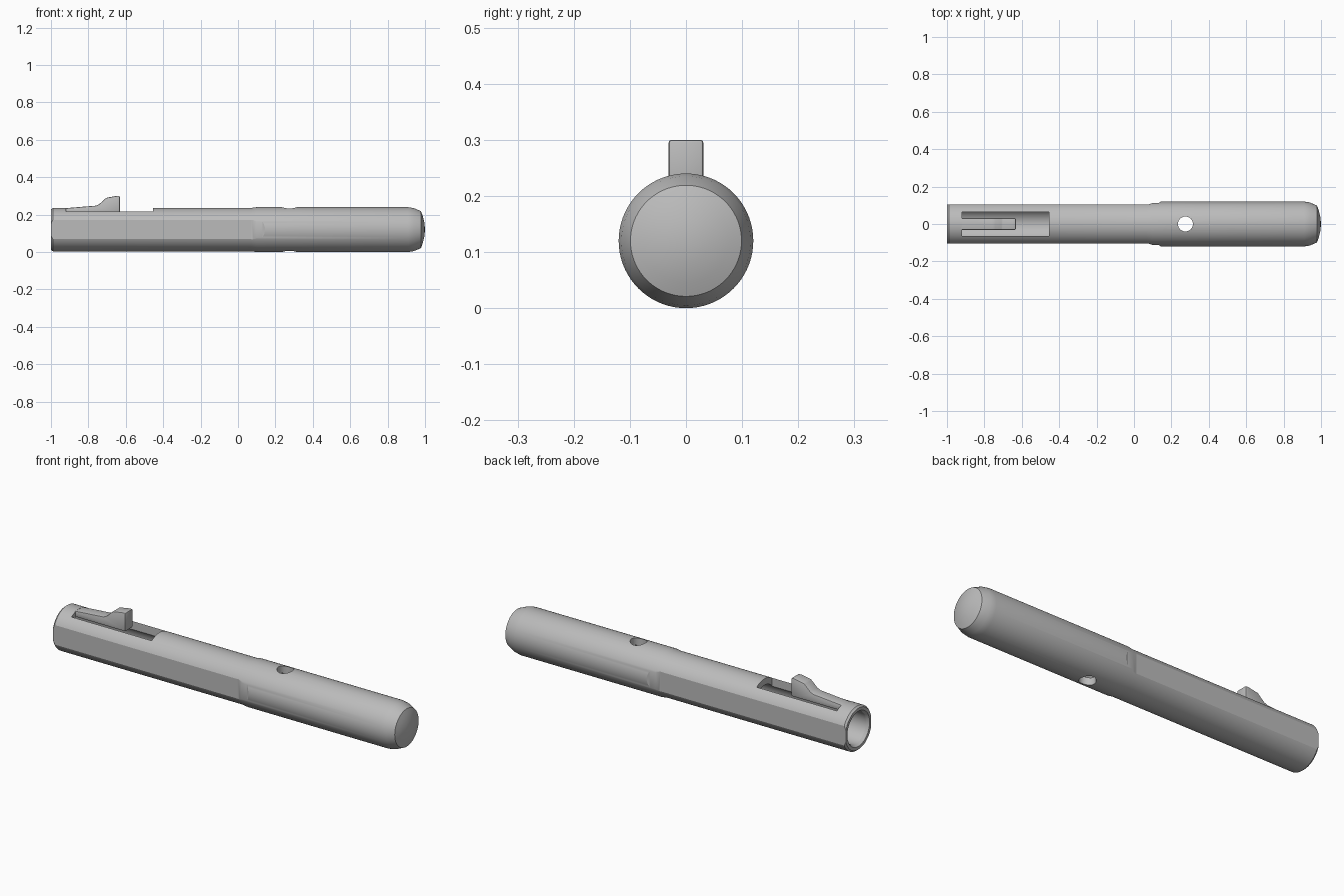
import bpy, bmesh, math
from mathutils import Matrix

if "Cube" in bpy.data.objects:
    bpy.data.objects.remove(bpy.data.objects["Cube"])

AXIS_Z = 0.12

steel = bpy.data.materials.new("grey steel")
steel.use_nodes = True
GREY = (0.5, 0.5, 0.5, 1)
steel.diffuse_color = GREY
steel.node_tree.nodes["Principled BSDF"].inputs["Base Color"].default_value = GREY


def finish(bm, name):
    bmesh.ops.remove_doubles(bm, verts=bm.verts, dist=1e-5)
    bmesh.ops.recalc_face_normals(bm, faces=bm.faces)
    mesh = bpy.data.meshes.new(name)
    bm.to_mesh(mesh)
    bm.free()
    mesh.materials.append(steel)
    obj = bpy.data.objects.new(name, mesh)
    bpy.context.collection.objects.link(obj)
    return obj


def lathe(name, profile, steps=72):
    """Turn (x, radius) points around the long axis."""
    bm = bmesh.new()
    verts = [bm.verts.new((x, 0, AXIS_Z + r)) for x, r in profile]
    edges = [bm.edges.new(pair) for pair in zip(verts, verts[1:])]
    bmesh.ops.spin(bm, geom=verts + edges, cent=(0, 0, AXIS_Z), axis=(1, 0, 0),
                   angle=math.tau, steps=steps, use_merge=False)
    return finish(bm, name)


def prism(name, points, depth, place):
    """Extrude a 2D outline; place maps (u, v, w) to a position."""
    bm = bmesh.new()
    face = bm.faces.new([bm.verts.new(place(u, v, -depth / 2)) for u, v in points])
    shift = [b - a for a, b in zip(place(0, 0, 0), place(0, 0, depth))]
    new = bmesh.ops.extrude_face_region(bm, geom=[face])["geom"]
    bmesh.ops.translate(bm, vec=shift, verts=[v for v in new if isinstance(v, bmesh.types.BMVert)])
    return finish(bm, name)


def apply_modifiers(obj):
    bpy.ops.object.select_all(action="DESELECT")
    obj.select_set(True)
    bpy.context.view_layer.objects.active = obj
    for mod in list(obj.modifiers):
        bpy.ops.object.modifier_apply(modifier=mod.name)
    bpy.ops.object.shade_smooth_by_angle(angle=math.radians(25))


# Hollow body with a slimmer rear half and a domed, tapered nose
body = lathe("body_tube", [
    (0.7, 0), (0.7, 0.083), (-0.985, 0.083), (-1, 0.092), (-1, 0.108),
    (-0.99, 0.116), (0.07, 0.116), (0.1, 0.12), (0.91, 0.12), (0.94, 0.115),
    (0.978, 0.099), (0.987, 0.075), (0.996, 0.04), (1, 0)])

cutters = []

# Side flats ending in a shallow step
flat = [(-1.1, 0.104), (0.075, 0.104), (0.1, 0.112), (0.132, 0.113),
        (0.148, 0.122), (0.148, 0.2), (-1.1, 0.2)]
for side in (-1, 1):
    cutters.append(prism("flat_cutter", flat, 0.4,
                         lambda u, v, w, s=side: (u, s * v, AXIS_Z + w)))

# Open slot in the top wall
slot = [(-0.92, -0.064), (-0.455, -0.064), (-0.455, 0.064), (-0.92, 0.064)]
cutters.append(prism("slot_cutter", slot, 0.2, lambda u, v, w: (u, v, 0.24 + w)))

# Round cross hole straight through the body
bm = bmesh.new()
bmesh.ops.create_cone(bm, cap_ends=True, segments=32, radius1=0.04, radius2=0.04,
                      depth=0.6, matrix=Matrix.Translation((0.275, 0, AXIS_Z)))
cutters.append(finish(bm, "hole_cutter"))

for cutter in cutters:
    cutter.hide_render = True
    mod = body.modifiers.new("cut", "BOOLEAN")
    mod.operation = "DIFFERENCE"
    mod.solver = "EXACT"
    mod.object = cutter
apply_modifiers(body)
for cutter in cutters:
    bpy.data.objects.remove(cutter)

# Spring tongue with its raised catch
tongue = [(-0.93, 0.204), (-0.632, 0.204), (-0.632, 0.3), (-0.65, 0.3),
          (-0.705, 0.29), (-0.742, 0.256), (-0.76, 0.248), (-0.93, 0.234)]
latch = prism("latch_tongue", tongue, 0.062, lambda u, v, w: (u, w, v))
bevel = latch.modifiers.new("soft_edges", "BEVEL")
bevel.width = 0.005
bevel.segments = 2
bevel.limit_method = "ANGLE"
apply_modifiers(latch)
